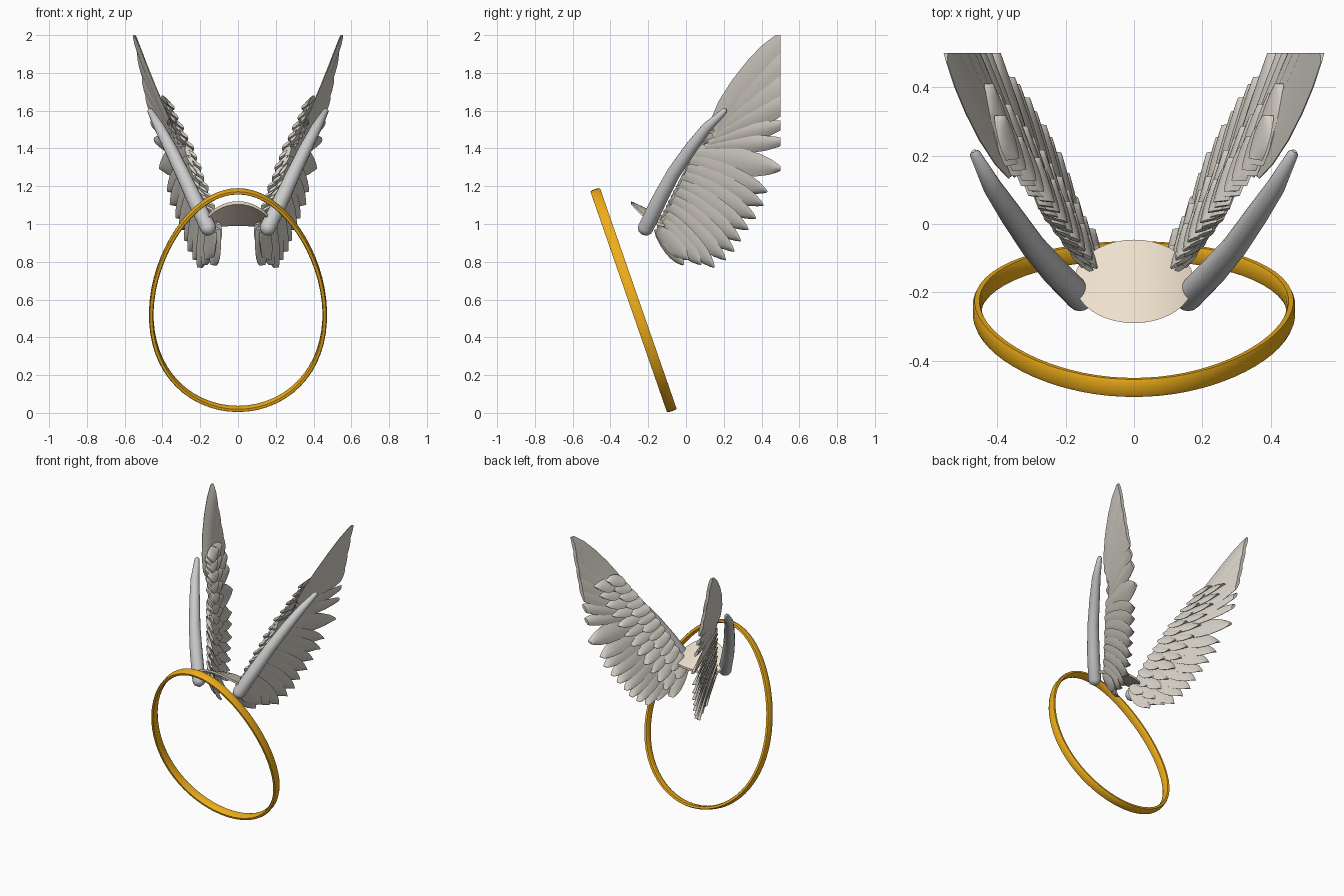
import bpy, bmesh
from math import sin, cos, pi
from mathutils import Vector

if "Cube" in bpy.data.objects:
    bpy.data.objects.remove(bpy.data.objects["Cube"])


def make(name, bm, color=None, mirror=False):
    bmesh.ops.recalc_face_normals(bm, faces=bm.faces)
    me = bpy.data.meshes.new(name)
    bm.to_mesh(me)
    bm.free()
    ob = bpy.data.objects.new(name, me)
    bpy.context.collection.objects.link(ob)
    if color:
        mat = bpy.data.materials.new(name + "_mat")
        mat.diffuse_color = (*color, 1)
        mat.use_nodes = True
        mat.node_tree.nodes["Principled BSDF"].inputs["Base Color"].default_value = mat.diffuse_color
        me.materials.append(mat)
    if mirror:
        ob.modifiers.new("Mirror", 'MIRROR').use_clip = False
    bpy.context.view_layer.objects.active = ob
    for o in bpy.context.selected_objects:
        o.select_set(False)
    ob.select_set(True)
    bpy.ops.object.shade_smooth_by_angle(angle=0.8)
    return ob


def bridge(bm, a, b):
    n = len(a)
    for i in range(n):
        bm.faces.new((a[i], a[(i + 1) % n], b[(i + 1) % n], b[i]))


# Tilted egg-shaped hoop with a flat rounded band section
bm = bmesh.new()
normal = Vector((0, 0.948, 0.318))
rings = []
N = 64


def hoop_point(t):
    c = cos(t)
    return Vector((0.455 * sin(t) * (1 - 0.14 * c), -0.278 - 0.2 * c, 0.597 + 0.576 * c))


for i in range(N):
    t = 2 * pi * i / N
    p = hoop_point(t)
    tangent = (hoop_point(t + 0.01) - hoop_point(t - 0.01)).normalized()
    radial = tangent.cross(normal).normalized()
    section = [(1, .6), (.6, 1), (-.6, 1), (-1, .6), (-1, -.6), (-.6, -1), (.6, -1), (1, -.6)]
    rings.append([bm.verts.new(p + radial * 0.012 * u + normal * 0.027 * v) for u, v in section])
for i in range(N):
    bridge(bm, rings[i], rings[(i + 1) % N])
make("hoop", bm, (0.86, 0.42, 0.01))

# Arched oval plate joining the wings
bm = bmesh.new()
layers = []
for dz in (0.008, -0.008):
    rows = []
    for r in (0.3, 0.6, 0.85, 1.0):
        ring = []
        for i in range(40):
            a = 2 * pi * i / 40
            x, y = 0.175 * r * cos(a), 0.122 * r * sin(a)
            ring.append(bm.verts.new((x, y - 0.168, 1.055 - 0.47 * y - 1.5 * x * x + dz)))
        rows.append(ring)
    for a, b in zip(rows, rows[1:]):
        bridge(bm, a, b)
    bm.faces.new(rows[0])
    layers.append(rows[-1])
bridge(bm, *layers)
make("back_plate", bm, (0.86, 0.75, 0.61))

# Wing arm: tapered tube with rounded ends
ARM = [(.158, -.213, .980, .042), (.230, -.140, 1.13, .041), (.295, -.065, 1.27, .037),
       (.358, .025, 1.40, .034), (.415, .110, 1.51, .028), (.465, .205, 1.60, .016)]
bm = bmesh.new()
pts = [Vector(a[:3]) for a in ARM]
path = []
d0 = (pts[1] - pts[0]).normalized()
d1 = (pts[-1] - pts[-2]).normalized()
for k in (1.0, 0.7, 0.35):
    path.append((pts[0] - d0 * 0.042 * k, 0.042 * max(0.15, (1 - k * k) ** 0.5)))
path += [(p, a[3]) for p, a in zip(pts, ARM)]
path.append((pts[-1] + d1 * 0.012, 0.006))
rings = []
for i, (p, r) in enumerate(path):
    d = (path[min(i + 1, len(path) - 1)][0] - path[max(i - 1, 0)][0]).normalized()
    u = d.cross(Vector((0, 1, 0))).normalized()
    v = d.cross(u)
    rings.append([bm.verts.new(p + r * (u * cos(j * pi / 8) + v * sin(j * pi / 8))) for j in range(16)])
for a, b in zip(rings, rings[1:]):
    bridge(bm, a, b)
bm.faces.new(rings[0])
bm.faces.new(rings[-1])
make("wing_arm", bm, None, True)


# Wing surface: the slanted sheet on which all feathers lie
def sheet_x(y, z):
    lead = max(0.0, z - 1.4 - 0.4 * max(y - 0.2, 0))
    return 0.425 + 0.34 * (y - 0.5) + 0.17 * (z - 1.4) + 0.16 * lead * max(0, 1.1 - 2 * y)


PROFILE = [(0, .55), (.15, .85), (.35, 1), (.55, 1), (.72, .88), (.86, .6), (.95, .3), (1, .06)]
ACROSS = (-1, -.5, 0, .5, 1)


def feather(bm, root, tip, half, offset=0.0, thick=0.008, tilt=0.012):
    root, tip = Vector(root), Vector(tip)
    d = tip - root
    side = Vector((-d.y, d.x)).normalized()
    rings = []
    for t, w in PROFILE:
        def pt(s, sign):
            q = root + d * t + side * s * w * half
            bulge = sign * thick * (1.15 - s * s)
            return bm.verts.new((sheet_x(q.x, q.y) + offset + tilt * s + bulge, q.x, q.y))
        rings.append([pt(s, 1) for s in ACROSS] + [pt(s, -1) for s in reversed(ACROSS)])
    for a, b in zip(rings, rings[1:]):
        bridge(bm, a, b)
    bm.faces.new(rings[0])
    bm.faces.new(rings[-1])


def trim(bm):
    for co, no in (((0, .5, 0), (0, 1, 0)), ((0, 0, 2), (0, 0, 1))):
        bmesh.ops.bisect_plane(bm, geom=bm.verts[:] + bm.edges[:] + bm.faces[:],
                               plane_co=co, plane_no=no, clear_outer=True)
        bmesh.ops.holes_fill(bm, edges=[e for e in bm.edges if e.is_boundary], sides=0)


FEATHER = (0.68, 0.645, 0.58)

# Long outer feathers: root y, z, tip y, z, half width
PRIMARY = [(.17, 1.53, .57, 2.04, .085), (.17, 1.51, .62, 1.94, .085), (.16, 1.48, .64, 1.80, .08),
           (.15, 1.45, .62, 1.69, .06), (.12, 1.42, .56, 1.54, .045), (.10, 1.40, .55, 1.44, .045),
           (.04, 1.37, .51, 1.29, .07)]
bm = bmesh.new()
for i, (a, b, c, d, w) in enumerate(PRIMARY):
    feather(bm, (a, b), (c, d), w, 0.010 - 0.002 * i, 0.011, 0.008)
trim(bm)
make("primary_feathers", bm, FEATHER, True)

# Shorter inner feathers fanning down to the wing root
TIPS = [(.43, 1.17), (.41, 1.10), (.37, 1.03), (.33, .97), (.29, .91),
        (.255, .855), (.21, .81), (.15, .77), (.08, .785), (.01, .81)]
bm = bmesh.new()
for i, tip in enumerate(TIPS):
    f = i / (len(TIPS) - 1)
    feather(bm, (.02 - .165 * f, 1.33 - .36 * f), tip, 0.06 - 0.015 * f, 0.004 * (i % 2))
make("secondary_feathers", bm, FEATHER, True)

# Two rows of small covert feathers on the inner face
bm = bmesh.new()
for row, (length, half, off) in enumerate(((0.24, 0.042, -0.016), (0.13, 0.036, -0.030))):
    for i in range(13):
        f = (i + 0.5 * row) / 12.5
        root = Vector((-.15 + .27 * f + .07 * f * f, .98 + .65 * f))
        d = Vector((.55 + .4 * f, -.8 + 1.0 * f)).normalized()
        feather(bm, root, root + d * length, half, off + 0.004 * (i % 2), 0.01, 0.014)
make("covert_feathers", bm, FEATHER, True)
